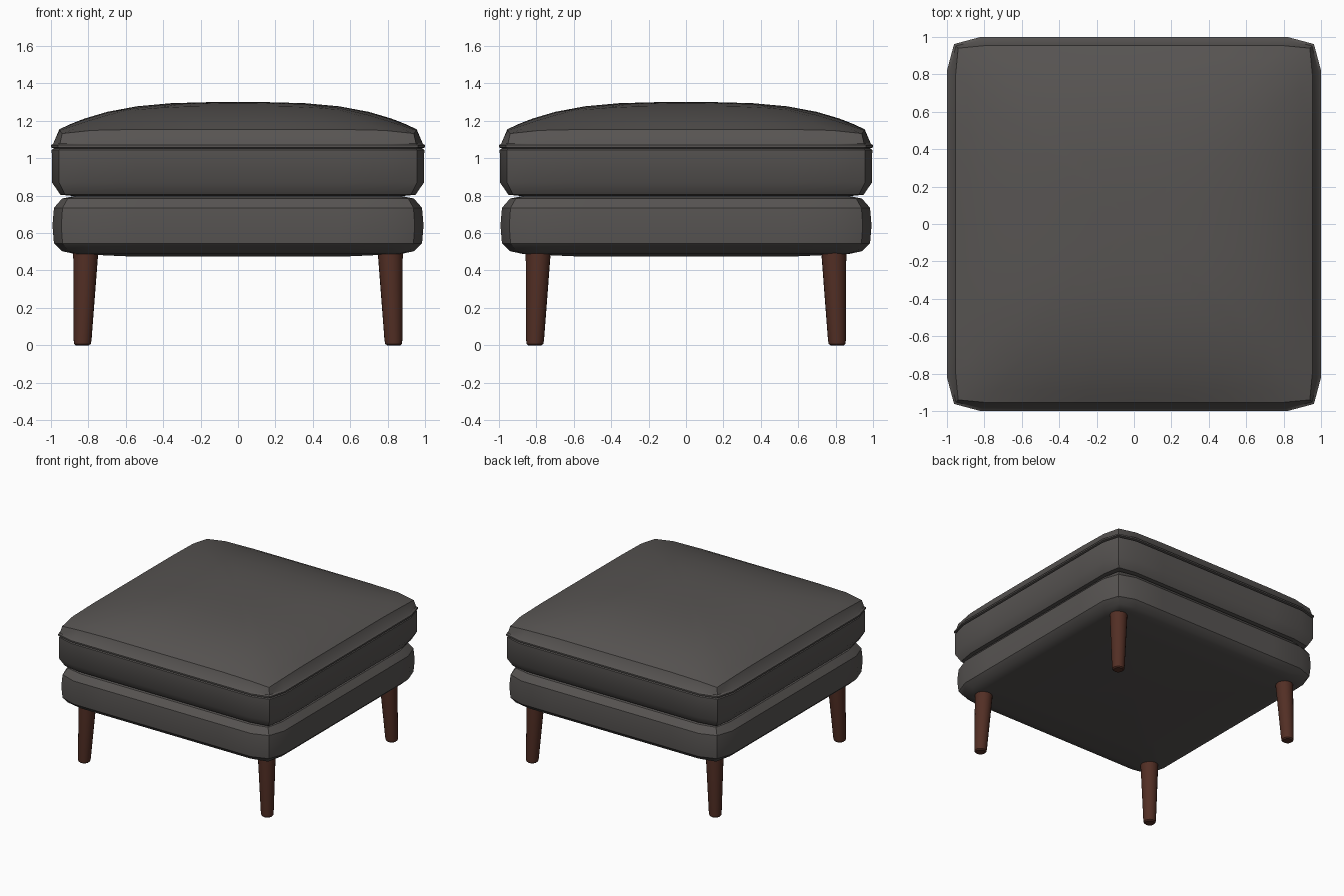
import bpy, bmesh, math
from mathutils import Vector

if "Cube" in bpy.data.objects:
    bpy.data.objects.remove(bpy.data.objects["Cube"], do_unlink=True)


def material(name, color):
    mat = bpy.data.materials.new(name)
    mat.use_nodes = True
    mat.diffuse_color = color
    bsdf = next(n for n in mat.node_tree.nodes if n.type == "BSDF_PRINCIPLED")
    bsdf.inputs["Base Color"].default_value = color
    bsdf.inputs["Roughness"].default_value = 0.8
    return mat


fabric = material("charcoal fabric", (0.095, 0.088, 0.084, 1))
wood = material("dark brown wood", (0.085, 0.028, 0.018, 1))

SIDE_STEPS = (-0.82, -0.55, -0.28, 0, 0.28, 0.55, 0.82)


def outline(half, corner, height):
    """Square ring with straight sides and pulled-in corners."""
    points = []
    for k in range(4):
        a = k * math.pi / 2
        side = [(-corner, -corner)] + [(s * half, -half) for s in SIDE_STEPS]
        for x, y in side:
            px = x * math.cos(a) - y * math.sin(a)
            py = x * math.sin(a) + y * math.cos(a)
            points.append(Vector((px, py, height(px, py))))
    return points


def loft(name, rings, mat, caps, angle=35):
    """Skin closed rings from bottom to top, closing both ends with fans."""
    bm = bmesh.new()
    loops = [[bm.verts.new(p) for p in ring] for ring in rings]
    n = len(loops[0])
    for low, high in zip(loops, loops[1:]):
        for i in range(n):
            j = (i + 1) % n
            bm.faces.new((low[i], low[j], high[j], high[i]))
    for loop, centre in ((loops[0], caps[0]), (loops[-1], caps[1])):
        hub = bm.verts.new(centre)
        for i in range(n):
            bm.faces.new((loop[i], loop[(i + 1) % n], hub))
    bmesh.ops.recalc_face_normals(bm, faces=bm.faces)
    mesh = bpy.data.meshes.new(name)
    bm.to_mesh(mesh)
    bm.free()
    mesh.materials.append(mat)
    mesh.polygons.foreach_set("use_smooth", [True] * len(mesh.polygons))
    mesh.set_sharp_from_angle(angle=math.radians(angle))
    obj = bpy.data.objects.new(name, mesh)
    bpy.context.collection.objects.link(obj)
    return obj


def level(z):
    return lambda x, y: z


# Crowned top of the cushion, with sagging corners
def crown(x, y):
    u, v = min(abs(x) / 0.955, 1), min(abs(y) / 0.955, 1)
    return 1.155 + 0.145 * (1 - u ** 3.3) * (1 - v ** 3.3) - 0.03 * (u * v) ** 8


# Seat cushion with a piped seam
cushion_profile = [(0.85, 0.84, 0.795), (0.95, 0.925, 0.805), (0.994, 0.957, 0.87),
                   (0.996, 0.957, 1.045), (0.984, 0.947, 1.053), (1.0, 0.962, 1.058),
                   (1.0, 0.962, 1.07), (0.988, 0.952, 1.078)]
rings = [outline(w, c, level(z)) for w, c, z in cushion_profile]
rings.append(outline(0.955, 0.94, crown))
rings += [outline(w, w * 0.99, crown) for w in (0.89, 0.82, 0.7, 0.54, 0.36, 0.18)]
loft("seat_cushion", rings, fabric, ((0, 0, 0.795), (0, 0, 1.3)))

# Upholstered base
base_profile = [(0.6, 0.6, 0.476), (0.87, 0.86, 0.488), (0.94, 0.91, 0.503),
                (0.984, 0.938, 0.545), (0.992, 0.945, 0.64), (0.984, 0.938, 0.735),
                (0.94, 0.91, 0.785), (0.87, 0.86, 0.799)]
rings = [outline(w, c, level(z)) for w, c, z in base_profile]
loft("upholstered_base", rings, fabric, ((0, 0, 0.474), (0, 0, 0.799)))

# Four tapered legs, upright on their outer sides
leg_profile = [(0.036, 0.0), (0.045, 0.008), (0.048, 0.03), (0.067, 0.5)]
for depth, sy in (("front", -1), ("back", 1)):
    for side, sx in (("left", 1), ("right", -1)):
        rings, centres = [], []
        for r, z in leg_profile:
            t = z / 0.5
            c = Vector((sx * (0.832 - 0.018 * t), sy * (0.808 - 0.018 * t), z))
            centres.append(c)
            rings.append([c + Vector((r * math.cos(i * math.tau / 20),
                                      r * math.sin(i * math.tau / 20), 0))
                          for i in range(20)])
        loft(f"{depth}_{side}_leg", rings, wood, (centres[0], centres[-1]))
